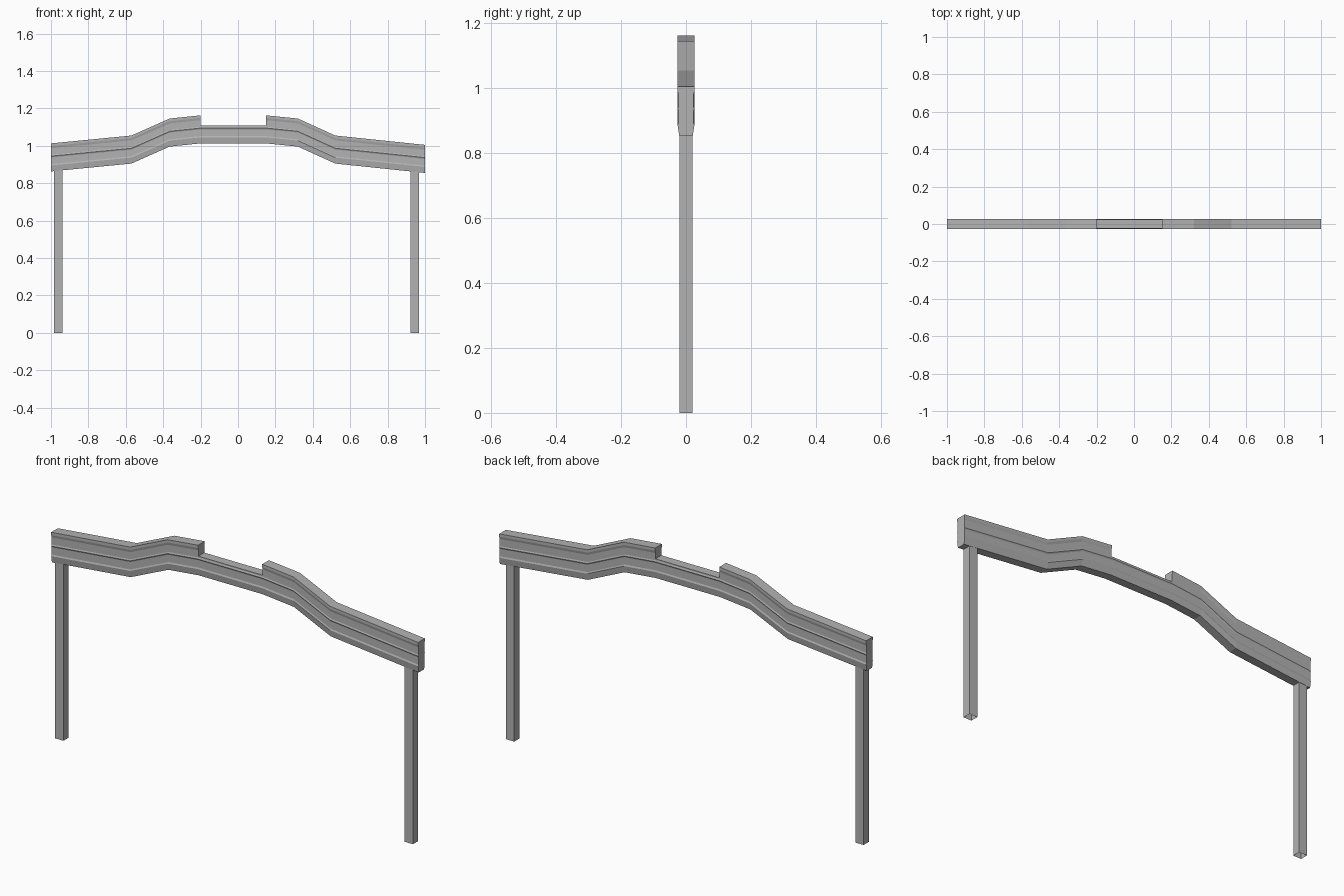
import bpy
import bmesh

cube = bpy.data.objects.get("Cube")
if cube:
    bpy.data.objects.remove(cube, do_unlink=True)

grey = bpy.data.materials.new("plain grey")
grey.use_nodes = True
colour = (0.45, 0.45, 0.45, 1)
grey.diffuse_color = colour
grey.node_tree.nodes["Principled BSDF"].inputs["Base Color"].default_value = colour


def finish(name, bm):
    bmesh.ops.recalc_face_normals(bm, faces=bm.faces)
    mesh = bpy.data.meshes.new(name)
    bm.to_mesh(mesh)
    bm.free()
    mesh.materials.append(grey)
    obj = bpy.data.objects.new(name, mesh)
    bpy.context.collection.objects.link(obj)
    return obj


def loft(name, path, half, capped=True):
    """Sweep a mirrored (half width, depth below top) section along x, z stations."""
    section = half + [(-y, d) for y, d in reversed(half)]
    bm = bmesh.new()
    rings = [[bm.verts.new((x, y, z - d)) for y, d in section] for x, z in path]
    n = len(section)
    for a, b in zip(rings, rings[1:]):
        for i in range(n):
            j = (i + 1) % n
            bm.faces.new((a[i], a[j], b[j], b[i]))
    if capped:
        bm.faces.new(rings[0])
        bm.faces.new(rings[-1])
    return finish(name, bm)


# Beam section: flared lip, two thin ridges, tapered foot
lower = [(0.023, 0.061), (0.026, 0.068), (0.023, 0.075),
         (0.023, 0.111), (0.026, 0.118), (0.021, 0.15)]
full = [(0.026, 0), (0.026, 0.014), (0.023, 0.026)] + lower

# Bent wings either side of the lowered middle
loft("right_beam", [(-1, 1.013), (-0.57, 1.055), (-0.365, 1.146), (-0.2, 1.163)], full)
loft("left_beam", [(0.15, 1.163), (0.32, 1.146), (0.52, 1.055), (1, 1.005)], full)
loft("middle_beam", [(-0.2, 1.163), (0.15, 1.163)], [(0.023, 0.055)] + lower, False)


# Square posts, open at the foot
def post(name, x, top):
    bm = bmesh.new()
    bmesh.ops.create_cube(bm, size=1)
    for v in bm.verts:
        v.co = (x + v.co.x * 0.045, v.co.y * 0.04, (v.co.z + 0.5) * top)
    foot = [f for f in bm.faces if f.calc_center_median().z < 0.01]
    bmesh.ops.delete(bm, geom=foot, context="FACES_ONLY")
    return finish(name, bm)


post("right_post", -0.96, 0.88)
post("left_post", 0.945, 0.875)
